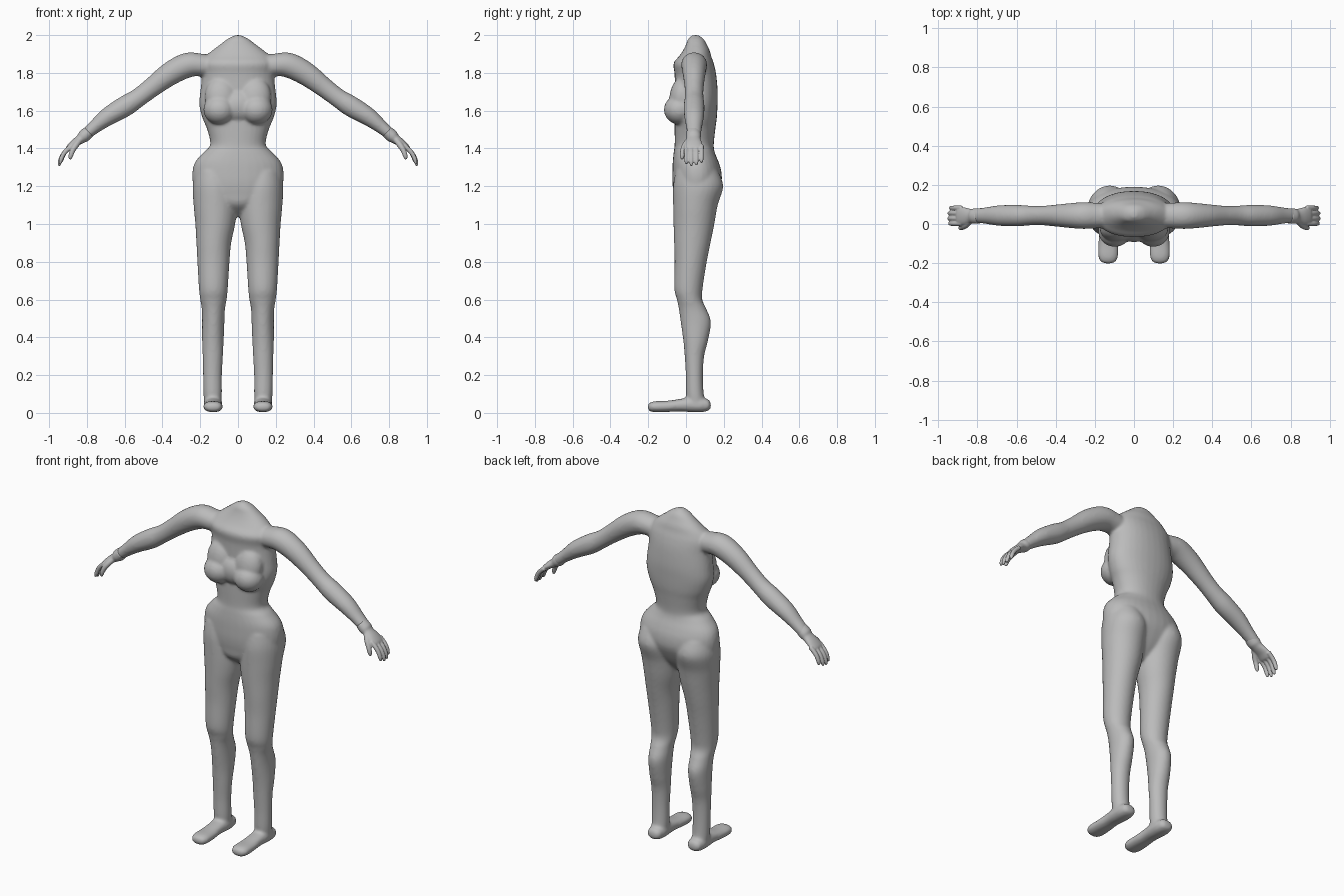
import bpy, bmesh, math
from mathutils import Vector, Matrix

X, Y, Z = Vector((1, 0, 0)), Vector((0, 1, 0)), Vector((0, 0, 1))

grey = bpy.data.materials.new("plain_grey")
grey.diffuse_color = (0.5, 0.5, 0.5, 1)


def catmull(rows, steps):
    """Smoothly resample a list of section rows."""
    rows = [Vector(r) for r in rows]
    out = []
    for i in range(len(rows) - 1):
        p0, p1 = rows[max(i - 1, 0)], rows[i]
        p2, p3 = rows[i + 1], rows[min(i + 2, len(rows) - 1)]
        for k in range(steps):
            t = k / steps
            out.append(0.5 * (2 * p1 + (p2 - p0) * t + (2 * p0 - 5 * p1 + 4 * p2 - p3) * t * t
                              + (3 * p1 - p0 - 3 * p2 + p3) * t ** 3))
    return out + [rows[-1]]


def loft(bm, rows, axis=None, side=Y, power=2.0, steps=5, n=32):
    """Skin sections (x, y, z, half width, half size along side)."""
    rows = catmull(rows, steps)
    rings = []
    for i, r in enumerate(rows):
        c = Vector(r[:3])
        d = axis or (Vector(rows[min(i + 1, len(rows) - 1)][:3]) - Vector(rows[max(i - 1, 0)][:3]))
        w = d.cross(side).normalized()
        v = side if axis else w.cross(d).normalized()
        ring = []
        for k in range(n):
            a = 2 * math.pi * k / n
            ca, sa = math.cos(a), math.sin(a)
            ca = math.copysign(abs(ca) ** (2 / power), ca)
            sa = math.copysign(abs(sa) ** (2 / power), sa)
            ring.append(bm.verts.new(c + w * ca * r[3] + v * sa * r[4]))
        rings.append(ring)
    for a, b in zip(rings, rings[1:]):
        for k in range(n):
            bm.faces.new((a[k], a[(k + 1) % n], b[(k + 1) % n], b[k]))
    bm.faces.new(rings[0])
    bm.faces.new(rings[-1])


def ball(bm, loc, size, tilt=0):
    m = Matrix.Translation(loc) @ Matrix.Rotation(tilt, 4, 'X') @ Matrix.Diagonal((*size, 1))
    bmesh.ops.create_uvsphere(bm, u_segments=32, v_segments=20, radius=1, matrix=m)


def finish(bm, name, voxel, smooth):
    """Fuse the overlapping parts into one smooth skin."""
    bmesh.ops.recalc_face_normals(bm, faces=bm.faces)
    me = bpy.data.meshes.new(name)
    bm.to_mesh(me)
    bm.free()
    me.materials.append(grey)
    ob = bpy.data.objects.new(name, me)
    bpy.context.collection.objects.link(ob)
    rm = ob.modifiers.new("fuse", 'REMESH')
    rm.mode = 'VOXEL'
    rm.voxel_size = voxel
    rm.use_smooth_shade = True
    sm = ob.modifiers.new("soften", 'SMOOTH')
    sm.factor = 0.5
    sm.iterations = smooth
    return ob


body = bmesh.new()

# Torso from hips to neck stump: z, half width, front y, back y
torso = [(1.04, .03, .02, .08), (1.10, .13, -.05, .13), (1.16, .225, -.065, .165),
         (1.22, .24, -.072, .188), (1.28, .241, -.072, .187), (1.33, .226, -.07, .172),
         (1.38, .182, -.065, .152), (1.42, .147, -.06, .147), (1.50, .163, -.06, .155),
         (1.56, .188, -.06, .163), (1.63, .205, -.06, .167), (1.70, .2, -.06, .168),
         (1.79, .19, -.06, .16), (1.85, .195, -.066, .147), (1.89, .17, -.035, .133),
         (1.92, .135, -.015, .125), (1.95, .095, 0, .11), (1.98, .055, .012, .093),
         (2.0, .015, .035, .065)]
loft(body, [(0, (f + b) / 2, z, w, (b - f) / 2) for z, w, f, b in torso], axis=Z, power=2.15)

# Leg: z, inner x, outer x, front y, back y
leg = [(1.28, .03, .225, -.055, .17), (1.2, .008, .24, -.068, .197), (1.1, .004, .235, -.068, .168),
       (1.0, .015, .226, -.066, .15), (.9, .036, .22, -.063, .13), (.8, .045, .215, -.06, .11),
       (.66, .054, .207, -.062, .088), (.6, .06, .2, -.048, .086), (.55, .069, .192, -.038, .108),
       (.48, .072, .19, -.028, .132), (.38, .076, .19, -.014, .116), (.3, .08, .187, -.007, .096),
       (.2, .085, .185, -.001, .09), (.1, .085, .183, 0, .094), (.04, .088, .178, .005, .105)]

# Foot: y, bottom z, top z, half width
foot = [(.132, .03, .045, .015), (.12, .012, .07, .038), (.08, .004, .08, .048), (.03, .004, .085, .048),
        (-.03, .008, .074, .046), (-.1, .005, .064, .05), (-.16, .004, .062, .051),
        (-.19, .008, .055, .04), (-.202, .022, .042, .016)]

# Arm: x, z, half thickness, half depth
arm = [(.12, 1.83, .06, .06), (.2, 1.842, .06, .066), (.27, 1.84, .066, .068), (.36, 1.795, .062, .06),
       (.46, 1.72, .052, .05), (.53, 1.667, .05, .05), (.60, 1.622, .055, .055), (.69, 1.568, .048, .052),
       (.76, 1.513, .036, .042), (.815, 1.467, .03, .036)]

for s in (-1, 1):
    loft(body, [(s * (i + o) / 2, (f + b) / 2, z, (o - i) / 2, (b - f) / 2) for z, i, o, f, b in leg],
         axis=Z)
    loft(body, [(s * .132, y, (lo + hi) / 2, w, (hi - lo) / 2) for y, lo, hi, w in foot],
         axis=-Y, side=Z, power=2.3)
    loft(body, [(s * x, .043, z, t, d) for x, z, t, d in arm])
    # Bust: full lower lobe and a sloping upper part
    ball(body, (s * .098, -.035, 1.605), (.085, .082, .078))
    ball(body, (s * .09, -.025, 1.675), (.085, .062, .105), -.15)
# Fill between the two lobes
ball(body, (0, -.03, 1.625), (.11, .062, .085))
finish(body, "body", .0085, 6)

# Hands with cuff, palm, four fingers and a thumb
for s, name in ((-1, "right_hand"), (1, "left_hand")):
    hand = bmesh.new()
    loft(hand, [(s * x, .04, z, t, d) for x, z, t, d in
                [(.79, 1.488, .032, .038), (.815, 1.466, .034, .039), (.835, 1.449, .026, .037),
                 (.87, 1.425, .02, .046), (.895, 1.402, .016, .047), (.905, 1.392, .008, .04)]])
    for y, reach in ((.002, .92), (.028, 1.0), (.055, .97), (.082, .85)):
        pts = [(.88, 1.415, .013), (.91, 1.388, .0125), (.93, 1.362, .012),
               (.943, 1.33, .011), (.948, 1.308, .006)]
        loft(hand, [(s * (.88 + (x - .88) * reach), y, 1.415 + (z - 1.415) * reach, r, r)
                    for x, z, r in pts], n=14)
    loft(hand, [(s * x, y, z, r, r) for x, y, z, r in
                [(.835, .02, 1.448, .016), (.858, -.004, 1.418, .0165), (.875, -.016, 1.39, .014),
                 (.886, -.02, 1.36, .012), (.889, -.02, 1.342, .006)]], n=14)
    finish(hand, name, .004, 3)
